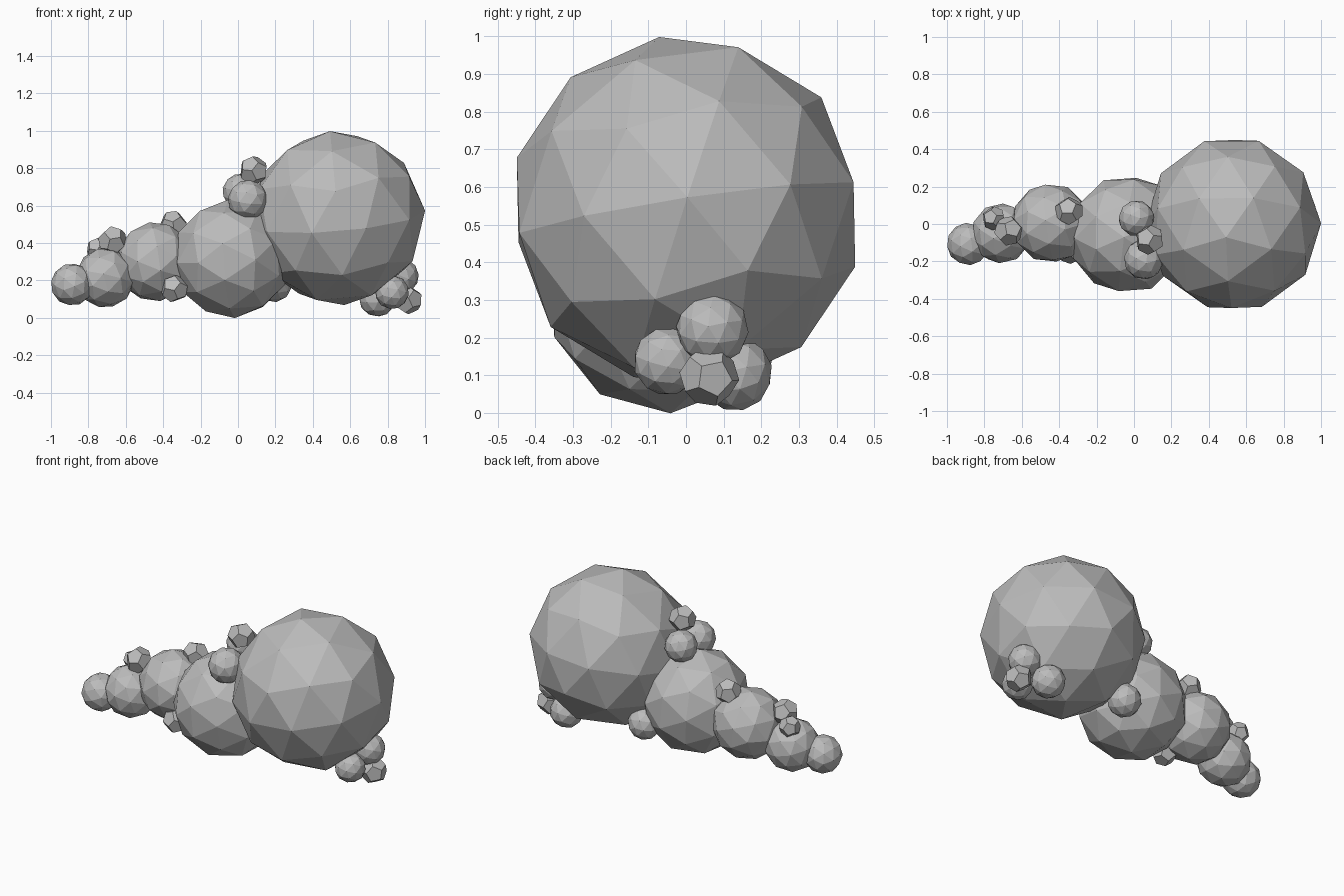
import bpy, bmesh, random
from mathutils import Matrix, Vector, Euler

random.seed(4)

if "Cube" in bpy.data.objects:
    bpy.data.objects.remove(bpy.data.objects["Cube"], do_unlink=True)

grey = bpy.data.materials.new("stone_grey")
grey.use_nodes = True
colour = (0.5, 0.5, 0.5, 1)
grey.diffuse_color = colour
grey.node_tree.nodes["Principled BSDF"].inputs["Base Color"].default_value = colour


def frame(a, b):
    """Axes built from two neighbouring directions."""
    e1 = Vector(a).normalized()
    e3 = e1.cross(Vector(b)).normalized()
    return Matrix((e1, e3.cross(e1), e3)).transposed()


def random_turn():
    return Euler([random.uniform(0, 6.28) for _ in range(3)]).to_matrix()


def finish(bm, name, centre, turn):
    bmesh.ops.transform(bm, matrix=turn.to_4x4(), verts=bm.verts)
    mesh = bpy.data.meshes.new(name)
    bm.to_mesh(mesh)
    bm.free()
    mesh.materials.append(grey)
    obj = bpy.data.objects.new(name, mesh)
    obj.location = centre
    bpy.context.collection.objects.link(obj)


def boulder(name, centre, radius, turn=None):
    """Flat-faceted ball of eighty triangles."""
    bm = bmesh.new()
    bmesh.ops.create_icosphere(bm, subdivisions=2, radius=radius)
    finish(bm, name, centre, turn or random_turn())


def pebble(name, centre, radius):
    """Twelve-sided stone: hull around the face centres of an icosahedron."""
    ico = bmesh.new()
    bmesh.ops.create_icosphere(ico, subdivisions=1, radius=1)
    corners = [f.calc_center_median().normalized() * radius for f in ico.faces]
    ico.free()
    bm = bmesh.new()
    for c in corners:
        bm.verts.new(c)
    bmesh.ops.convex_hull(bm, input=bm.verts[:])
    bmesh.ops.dissolve_limit(bm, angle_limit=0.05, verts=bm.verts[:], edges=bm.edges[:])
    bmesh.ops.recalc_face_normals(bm, faces=bm.faces[:])
    finish(bm, name, centre, random_turn())


# Main chain, largest to smallest
head_turn = (frame((0.878, 0.347, -0.328), (0.784, -0.364, 0.502))
             @ frame((0, 0, 1), (0.2764, -0.8507, 0.4472)).transposed())
boulder("largest_boulder", (0.53, 0, 0.533), 0.472, head_turn)
boulder("second_boulder", (-0.035, -0.056, 0.315), 0.317)
boulder("third_boulder", (-0.445, 0.005, 0.3), 0.213)
boulder("fourth_boulder", (-0.71, -0.05, 0.214), 0.161)
boulder("tail_boulder", (-0.887, -0.107, 0.178), 0.114)

# Lumps on the shoulder between the two largest boulders
boulder("shoulder_lump_front", (0.053, -0.19, 0.63), 0.108)
boulder("shoulder_lump_back", (0.013, 0.03, 0.675), 0.097)
pebble("shoulder_pebble_top", (0.083, -0.085, 0.787), 0.08)

# Lumps under the far end
boulder("end_lump_upper", (0.87, 0.07, 0.222), 0.097)
boulder("end_lump_front", (0.823, -0.05, 0.137), 0.091)
boulder("end_lump_back", (0.745, 0.13, 0.105), 0.1)
pebble("end_pebble_outer", (0.908, 0.062, 0.097), 0.08)

# Lump below the joint
boulder("underside_lump", (0.19, 0.14, 0.183), 0.1)

# Pebbles along the tail
pebble("tail_pebble_back", (-0.347, 0.07, 0.497), 0.077)
pebble("tail_pebble_low", (-0.34, -0.137, 0.157), 0.077)
pebble("tail_pebble_top", (-0.67, -0.037, 0.412), 0.08)
pebble("tail_pebble_small", (-0.75, 0.03, 0.367), 0.064)
